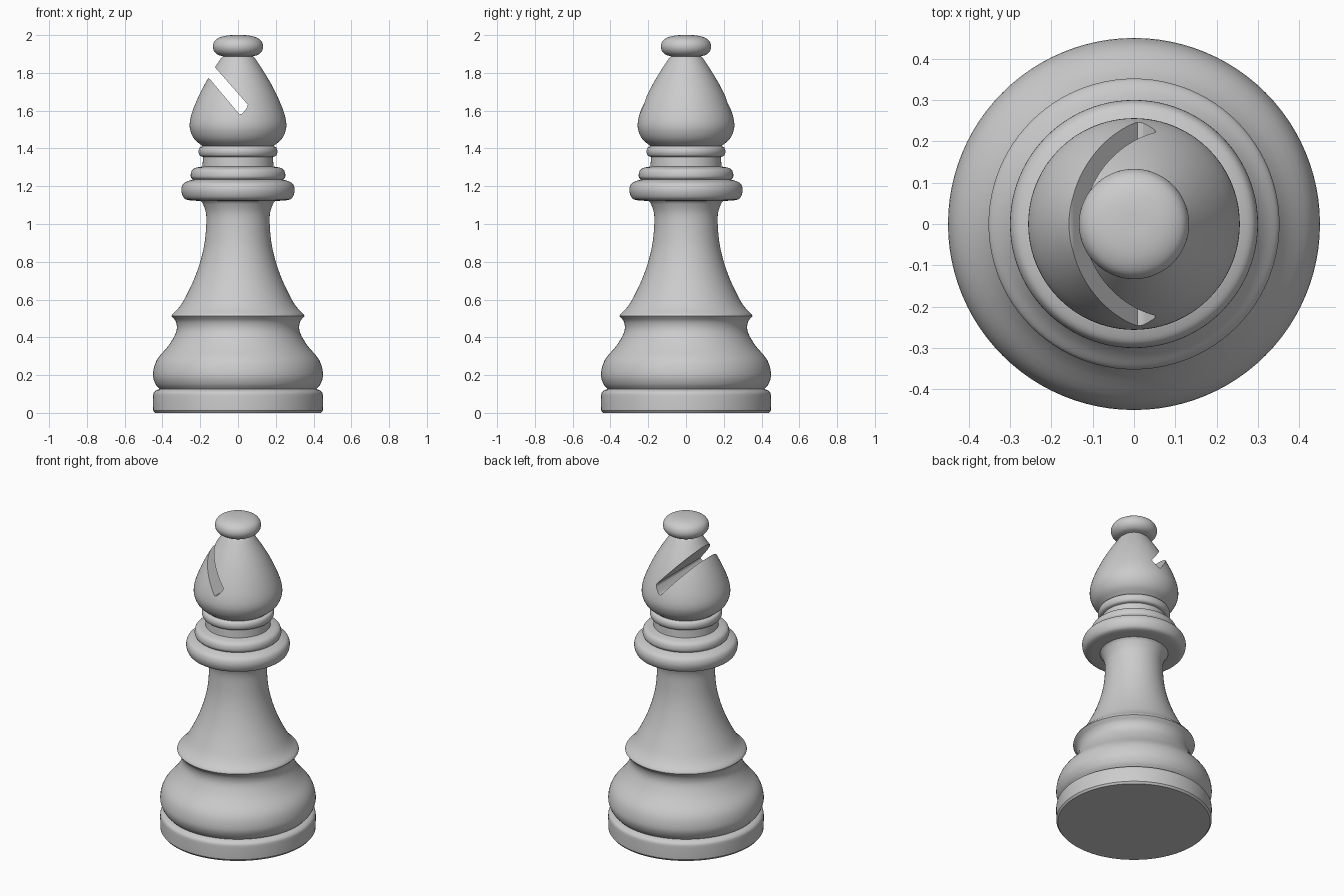
import bpy, bmesh, math
from mathutils import Vector

if "Cube" in bpy.data.objects:
    bpy.data.objects.remove(bpy.data.objects["Cube"])

SIDES = 96
STEPS = 4


def spline(points):
    """Catmull-Rom curve through (radius, height) points."""
    p = [Vector(q) for q in points]
    p = [p[0] * 2 - p[1]] + p + [p[-1] * 2 - p[-2]]
    out = []
    for a, b, c, d in zip(p, p[1:], p[2:], p[3:]):
        for i in range(STEPS):
            t = i / STEPS
            out.append(0.5 * (2 * b + (c - a) * t + (2 * a - 5 * b + 4 * c - d) * t**2
                              + (3 * b - a - 3 * c + d) * t**3))
    return out + [p[-2]]


def lathe(name, profile):
    bm = bmesh.new()
    rings = []
    for r, z in profile:
        if r < 1e-4:
            rings.append([bm.verts.new((0, 0, z))] * SIDES)
        else:
            rings.append([bm.verts.new((r * math.cos(2 * math.pi * i / SIDES),
                                        r * math.sin(2 * math.pi * i / SIDES), z))
                          for i in range(SIDES)])
    for lo, hi in zip(rings, rings[1:]):
        for i in range(SIDES):
            j = (i + 1) % SIDES
            bm.faces.new(list(dict.fromkeys((lo[i], lo[j], hi[j], hi[i]))))
    bmesh.ops.recalc_face_normals(bm, faces=bm.faces)
    return to_object(name, bm)


def to_object(name, bm):
    mesh = bpy.data.meshes.new(name)
    bm.to_mesh(mesh)
    bm.free()
    obj = bpy.data.objects.new(name, mesh)
    bpy.context.collection.objects.link(obj)
    return obj


# Profile sections from bottom to top; a crease separates each pair
sections = [
    # underside and plinth
    [(0, 0), (0.44, 0)],
    [(0.44, 0), (0.449, 0.012)],
    [(0.449, 0.012), (0.45, 0.085)],
    [(0.45, 0.085), (0.447, 0.105), (0.435, 0.118), (0.415, 0.126)],
    # bulging base
    [(0.415, 0.126), (0.438, 0.155), (0.45, 0.205), (0.43, 0.28), (0.365, 0.36),
     (0.327, 0.43), (0.328, 0.48), (0.352, 0.512)],
    # stem
    [(0.352, 0.512), (0.345, 0.525), (0.315, 0.555), (0.285, 0.6), (0.236, 0.7), (0.2, 0.8),
     (0.177, 0.9), (0.168, 1.0), (0.17, 1.06), (0.185, 1.105), (0.197, 1.122)],
    # wide collar
    [(0.197, 1.122), (0.26, 1.126), (0.288, 1.14), (0.3, 1.178), (0.29, 1.212),
     (0.262, 1.228), (0.238, 1.235)],
    # second collar
    [(0.238, 1.235), (0.25, 1.25), (0.247, 1.278), (0.23, 1.295), (0.188, 1.305)],
    # neck and thin ring
    [(0.188, 1.305), (0.185, 1.355)],
    [(0.185, 1.355), (0.202, 1.362), (0.209, 1.383), (0.203, 1.404), (0.187, 1.412)],
    # head
    [(0.187, 1.412), (0.228, 1.446), (0.25, 1.487), (0.256, 1.53), (0.245, 1.585),
     (0.218, 1.655), (0.184, 1.725), (0.15, 1.785), (0.115, 1.84), (0.09, 1.877), (0.078, 1.888)],
    # finial
    [(0.078, 1.888), (0.108, 1.897), (0.128, 1.918), (0.133, 1.945), (0.12, 1.973),
     (0.088, 1.991), (0.045, 1.999), (0, 2.0)],
]
profile = [Vector((0, 0))]
for s in sections:
    profile += (spline(s) if len(s) > 2 else [Vector(q) for q in s])[1:]
piece = lathe("turned_chess_piece", profile)

# Slanted slot cut right through the head, with softened inner corners
bm = bmesh.new()
outline = [(0.052, 1.632), (0.05, 1.618), (0.022, 1.584), (0.008, 1.58),
           (-0.148, 1.766), (-0.175, 1.785), (-0.4, 2.05), (-0.35, 2.06), (-0.131, 1.845), (-0.115, 1.822)]
face = bm.faces.new([bm.verts.new((x, -0.5, z)) for x, z in outline])
ext = bmesh.ops.extrude_face_region(bm, geom=[face])
bmesh.ops.translate(bm, vec=(0, 1, 0),
                    verts=[v for v in ext["geom"] if isinstance(v, bmesh.types.BMVert)])
bmesh.ops.recalc_face_normals(bm, faces=bm.faces)
cutter = to_object("slot_cutter", bm)
cutter.hide_render = True

cut = piece.modifiers.new("slot", 'BOOLEAN')
cut.operation = 'DIFFERENCE'
cut.solver = 'EXACT'
cut.object = cutter
bpy.context.view_layer.objects.active = piece
piece.select_set(True)
bpy.ops.object.modifier_apply(modifier=cut.name)
bpy.data.objects.remove(cutter)
bpy.ops.object.shade_smooth_by_angle(angle=math.radians(35))
